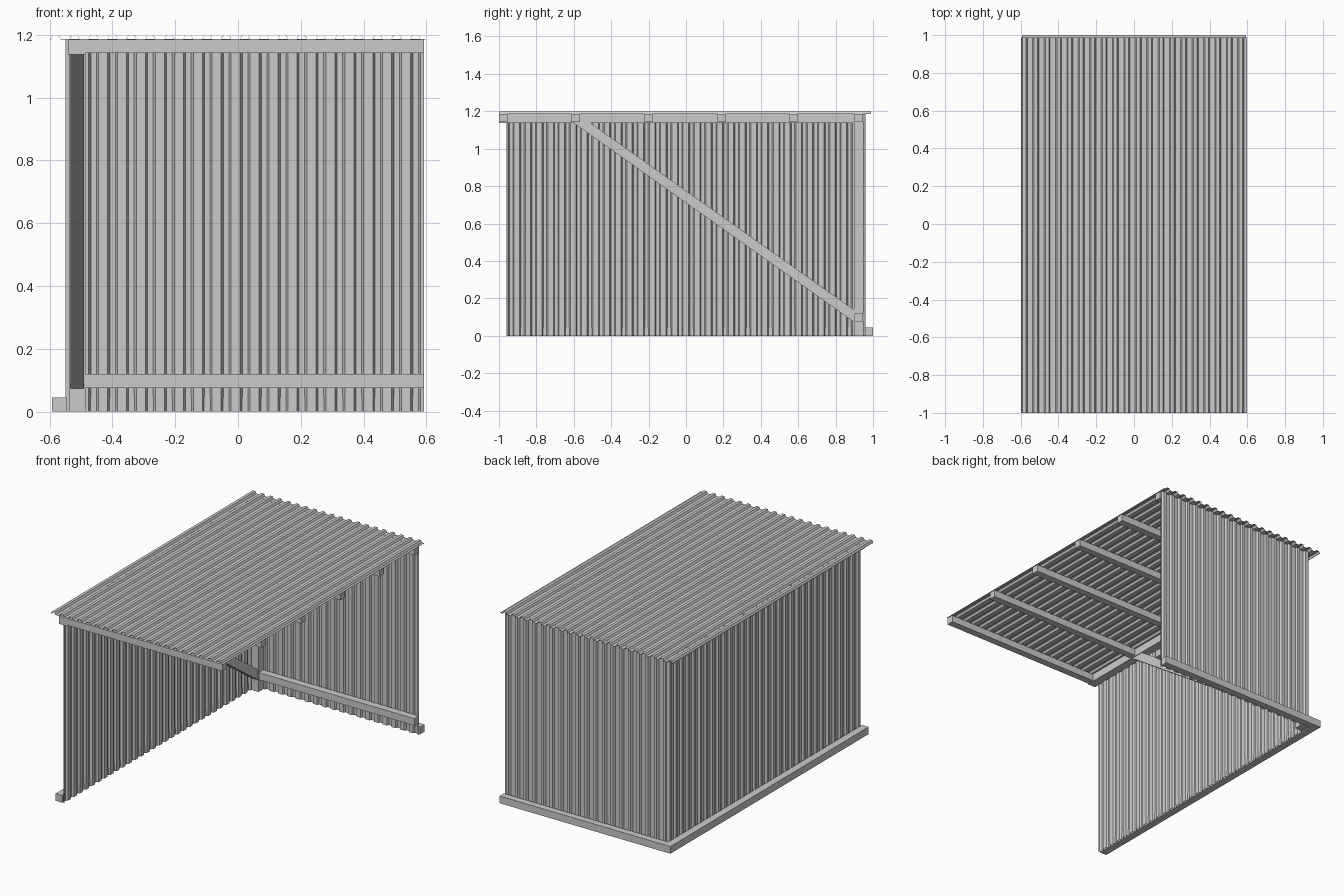
import bpy, bmesh
from mathutils import Vector

if "Cube" in bpy.data.objects:
    bpy.data.objects.remove(bpy.data.objects["Cube"])

PITCH = 0.0603


def make(name, verts, faces):
    me = bpy.data.meshes.new(name)
    me.from_pydata(verts, [], faces)
    bm = bmesh.new()
    bm.from_mesh(me)
    bmesh.ops.recalc_face_normals(bm, faces=bm.faces)
    bm.to_mesh(me)
    bm.free()
    ob = bpy.data.objects.new(name, me)
    bpy.context.collection.objects.link(ob)
    return ob


def prism(name, outline, x0, x1):
    """Extrude a (y, z) outline along x."""
    n = len(outline)
    verts = [(x, y, z) for x in (x0, x1) for y, z in outline]
    faces = [tuple(range(n)), tuple(range(n, 2 * n))]
    faces += [(i, (i + 1) % n, n + (i + 1) % n, n + i) for i in range(n)]
    return make(name, verts, faces)


def box(name, x0, x1, y0, y1, z0, z1):
    return prism(name, [(y0, z0), (y1, z0), (y1, z1), (y0, z1)], x0, x1)


def corrugated(name, start, end, first_rib, place, length, height=0.013):
    """Thin ribbed sheet; place(u, h) gives a start point, length is the sweep."""
    profile = [(start, 0)]
    c = first_rib
    while c + 0.016 < end:
        if c - 0.016 > start:
            profile += [(c - 0.016, 0), (c - 0.009, height),
                        (c + 0.009, height), (c + 0.016, 0)]
        c += PITCH
    profile.append((end, 0))
    a = [Vector(place(u, h)) for u, h in profile]
    n = len(a)
    verts = a + [p + Vector(length) for p in a]
    faces = [(i, i + 1, n + i + 1, n + i) for i in range(n - 1)]
    ob = make(name, verts, faces)
    # Give the sheet a thin metal gauge
    solid = ob.modifiers.new("gauge", "SOLIDIFY")
    solid.thickness = 0.001
    solid.offset = 0
    return ob


# Corrugated roof and two walls, ribs facing outward
corrugated("roof_sheet", -0.598, 0.597, -0.5805,
           lambda u, h: (u, -1.0, 1.186 + h), (0, 1.988, 0))
corrugated("back_wall_sheet", -0.543, 0.592, -0.52,
           lambda u, h: (u, 0.946 + h, 0), (0, 0, 1.187))
corrugated("left_wall_sheet", -0.96, 0.955, -0.935,
           lambda u, h: (-0.535 - h, u, 0), (0, 0, 1.187))

# Base curbs outside the walls
box("left_curb", -0.592, -0.546, -0.96, 1.0, 0, 0.045)
box("back_curb", -0.546, 0.592, 0.957, 1.0, 0, 0.045)

# Timber frame: corner post, top beam, back rail, roof battens
box("corner_post", -0.536, -0.486, 0.897, 0.946, 0, 1.14)
box("left_top_beam", -0.54, -0.486, -1.0, 0.946, 1.137, 1.185)
box("back_rail", -0.486, 0.592, 0.9, 0.946, 0.076, 0.12)
for i, y in enumerate((-0.977, -0.59, -0.2, 0.19, 0.575, 0.923)):
    box(f"roof_batten_{i + 1}", -0.486, 0.592, y - 0.022, y + 0.022, 1.142, 1.185)

# Diagonal brace along the left wall
prism("diagonal_brace", [(-0.6, 1.137), (-0.51, 1.137), (0.897, 0.14), (0.897, 0.074)],
      -0.534, -0.49)
